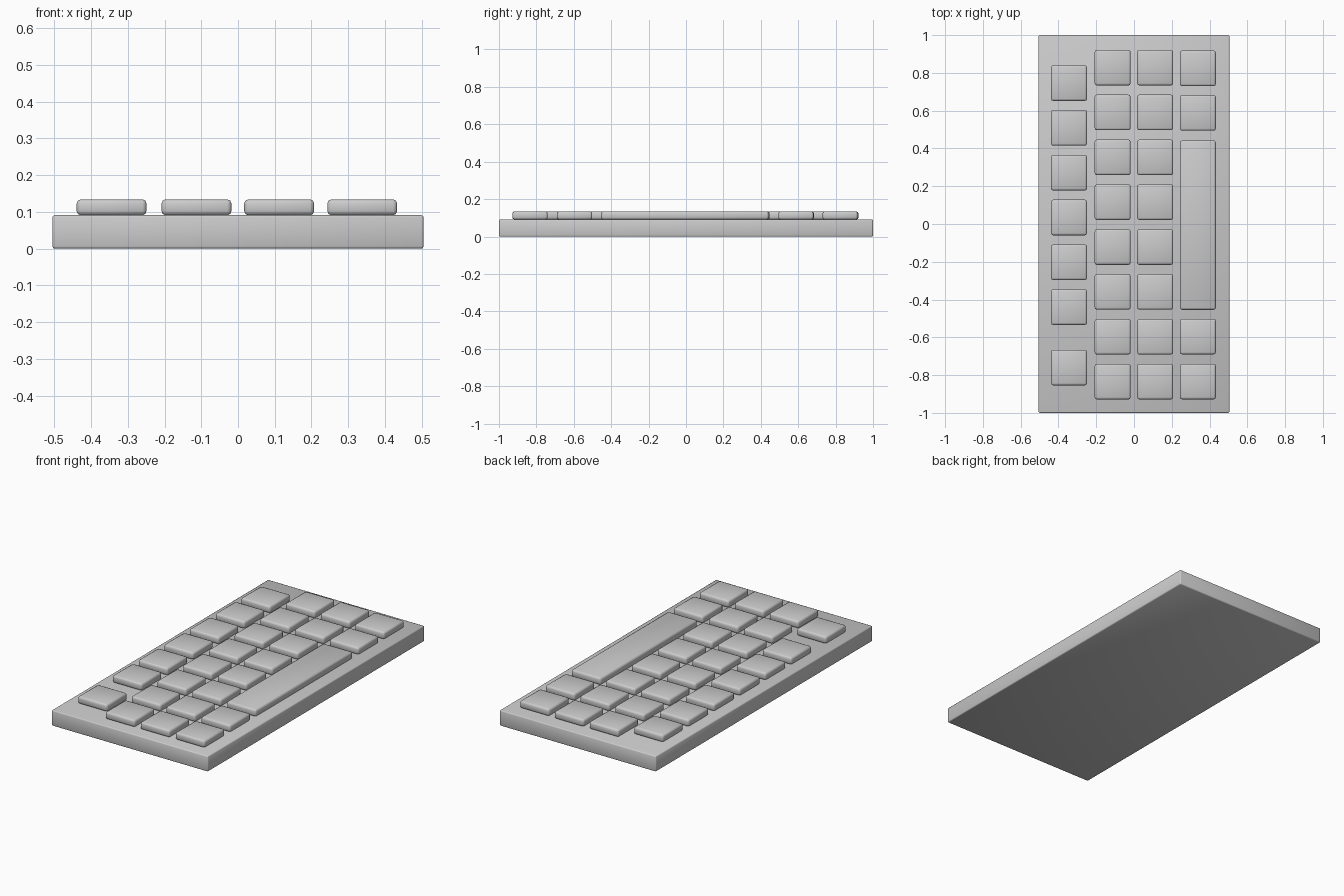
import bpy

if "Cube" in bpy.data.objects:
    bpy.data.objects.remove(bpy.data.objects["Cube"])

BASE_TOP = 0.091
KEY_TOP = 0.134


def rounded_box(name, x, y, z0, z1, sx, sy, bevel, segments):
    """Box with softened edges, smooth shaded."""
    bpy.ops.mesh.primitive_cube_add(size=1, location=(x, y, (z0 + z1) / 2))
    ob = bpy.context.object
    ob.name = name
    ob.scale = (sx, sy, z1 - z0)
    bpy.ops.object.transform_apply(location=False, rotation=False, scale=True)
    mod = ob.modifiers.new("soft_edges", 'BEVEL')
    mod.width = bevel
    mod.segments = segments
    bpy.ops.object.modifier_apply(modifier=mod.name)
    bpy.ops.object.shade_smooth()
    return ob


# Base slab
rounded_box("base", 0, 0, 0, BASE_TOP, 1.01, 2.0, 0.006, 2)

# Key columns: x centre and the y centres of the square keys
rows = [0.828 - 0.2375 * i for i in range(8)]
columns = {
    "left": (-0.344, [0.746 - 0.2372 * i for i in range(6)] + [-0.76]),
    "inner_left": (-0.113, rows),
    "inner_right": (0.112, rows),
    "right": (0.338, [0.824, 0.588, -0.596, -0.834]),
}
for label, (x, ys) in columns.items():
    for i, y in enumerate(ys):
        rounded_box(f"key_{label}_{i + 1}", x, y, BASE_TOP, KEY_TOP,
                    0.19, 0.188, 0.011, 2)

# Long bar key
rounded_box("long_bar_key", 0.338, -0.006, BASE_TOP, KEY_TOP,
            0.19, 0.896, 0.011, 2)
